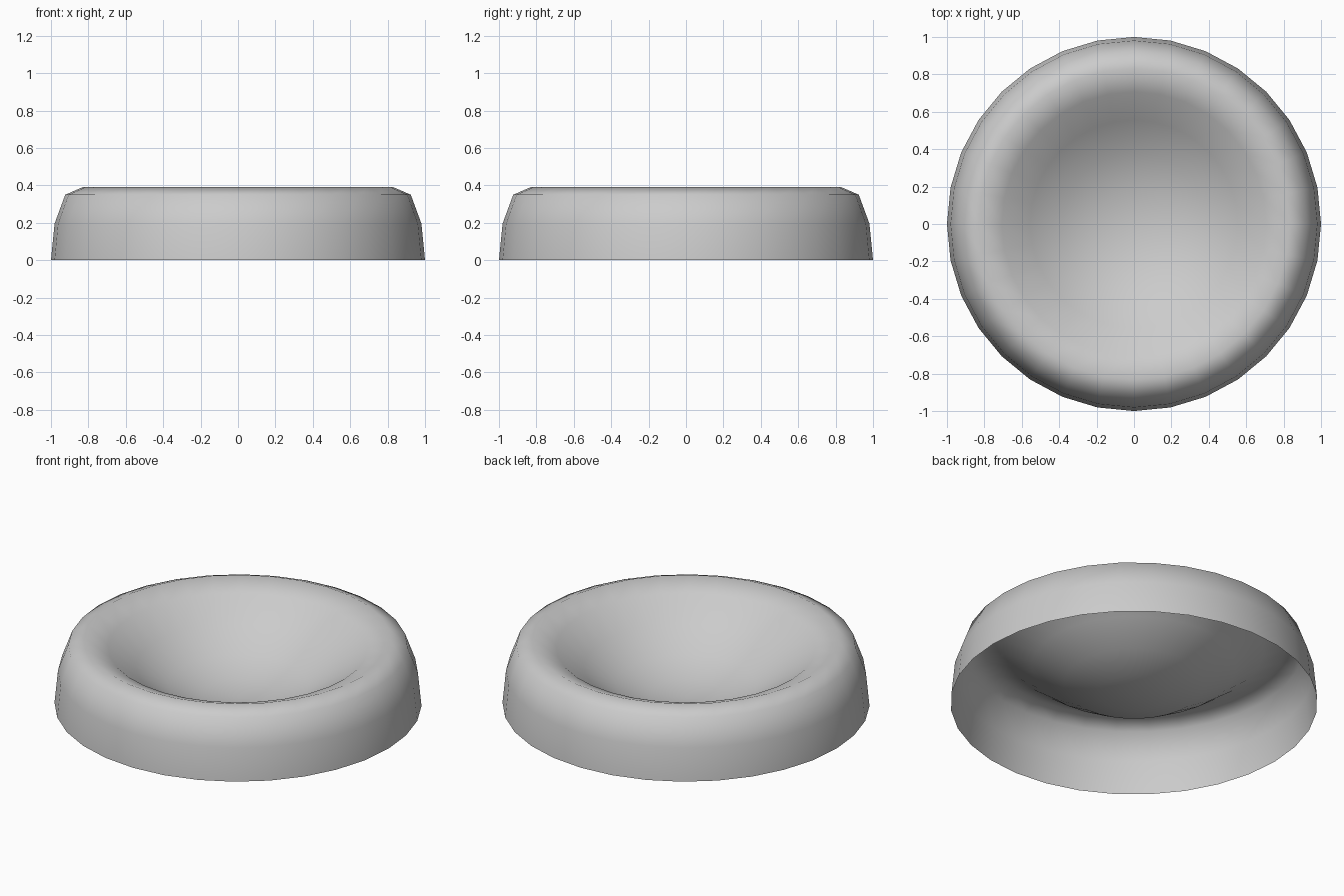
import bpy, bmesh, math

if "Cube" in bpy.data.objects:
    bpy.data.objects.remove(bpy.data.objects["Cube"])

# Dished cap: half-dome profile with the crown pushed in, open underneath
SEGS = 32
heights = [0.0, 0.195, 0.35, 0.39, 0.34, 0.225, 0.12, 0.06]   # rim to centre
CENTRE_Z = 0.04

bm = bmesh.new()
rings = []
for k, z in enumerate(heights):
    r = math.cos(math.radians(11.25 * k))
    rings.append([bm.verts.new((r * math.cos(2 * math.pi * i / SEGS),
                                r * math.sin(2 * math.pi * i / SEGS), z))
                  for i in range(SEGS)])
centre = bm.verts.new((0, 0, CENTRE_Z))

# Skin between rings, then a fan at the centre of the dish
for a, b in zip(rings, rings[1:]):
    for i in range(SEGS):
        j = (i + 1) % SEGS
        bm.faces.new((a[i], a[j], b[j], b[i]))
for i in range(SEGS):
    bm.faces.new((rings[-1][i], rings[-1][(i + 1) % SEGS], centre))
for f in bm.faces:
    f.smooth = True

mesh = bpy.data.meshes.new("dished_cap")
bm.to_mesh(mesh)
bm.free()
bpy.context.collection.objects.link(bpy.data.objects.new("dished_cap", mesh))
